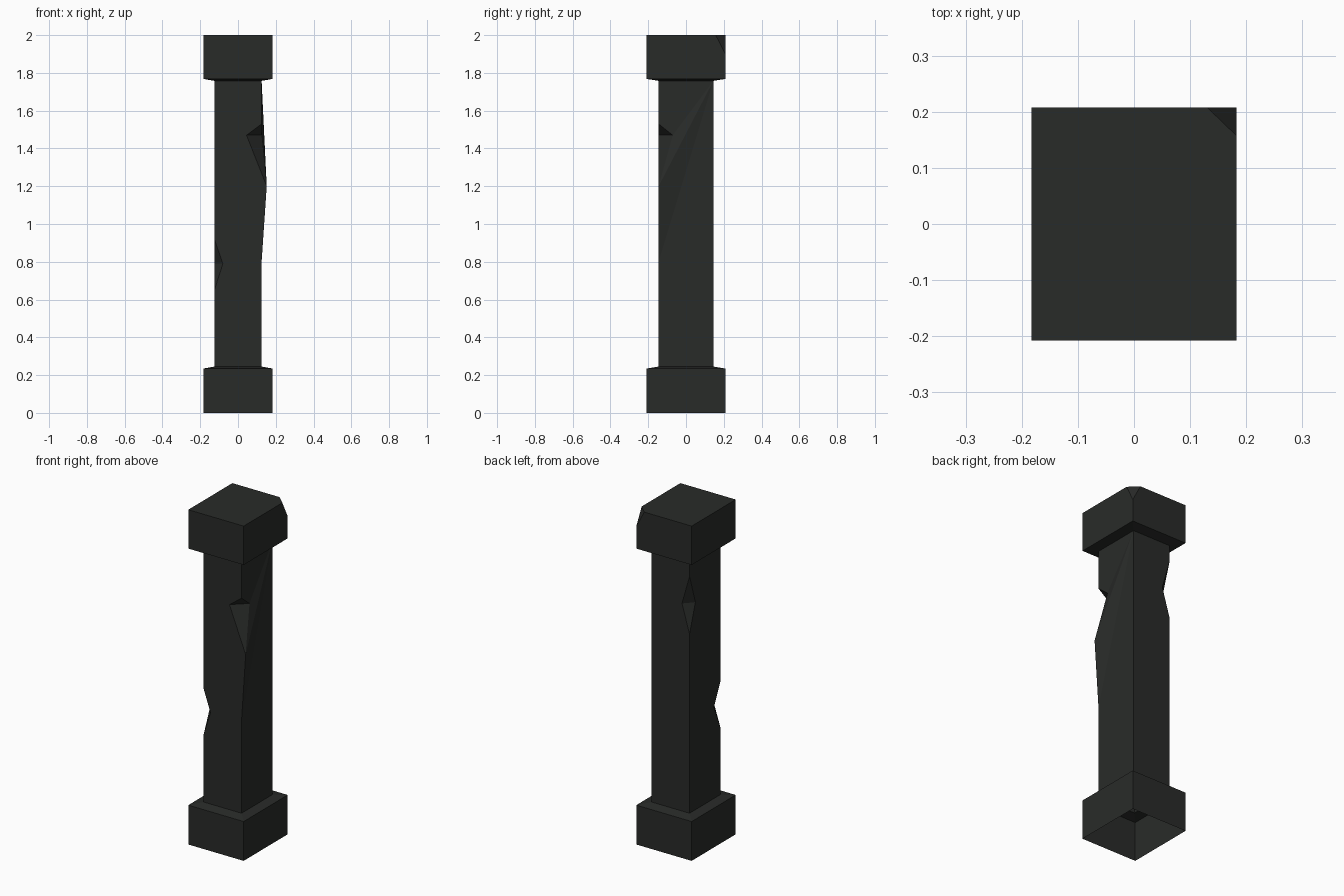
import bpy, bmesh

if "Cube" in bpy.data.objects:
    bpy.data.objects.remove(bpy.data.objects["Cube"])

mat = bpy.data.materials.new("dark_stone")
mat.diffuse_color = (0.022, 0.024, 0.022, 1)
mat.use_nodes = True
mat.node_tree.nodes["Principled BSDF"].inputs["Base Color"].default_value = mat.diffuse_color

CX, CY = 0.183, 0.208      # half size of base and cap
SX, SY = 0.125, 0.145      # half size of shaft
Z0, Z1 = 0.245, 1.758      # shaft ends
SIGNS = [(-1, -1), (1, -1), (1, 1), (-1, 1)]   # fl, fr, br, bl


def make(name, polys):
    """Build one flat-shaded object from polygons, welding shared points."""
    bm = bmesh.new()
    for p in polys:
        bm.faces.new([bm.verts.new(c) for c in p])
    bmesh.ops.remove_doubles(bm, verts=bm.verts, dist=1e-5)
    bmesh.ops.triangulate(bm, faces=[f for f in bm.faces if len(f.verts) > 4])
    me = bpy.data.meshes.new(name)
    bm.to_mesh(me)
    bm.free()
    ob = bpy.data.objects.new(name, me)
    me.materials.append(mat)
    bpy.context.collection.objects.link(ob)
    return ob


def ring(hx, hy, z):
    return [(sx * hx, sy * hy, z) for sx, sy in SIGNS]


def band(lo, hi):
    return [[lo[i], lo[(i + 1) % 4], hi[(i + 1) % 4], hi[i]] for i in range(4)]


# base: open underneath, slightly sloped ledge up to the shaft
b0, b1, b2 = ring(CX, CY, 0), ring(CX, CY, 0.235), ring(SX, SY, Z0)
make("base", band(b0, b1) + band(b1, b2))

# cap: sloped underside ledge, one chipped top corner at back right
c0, c1, c2 = ring(SX, SY, Z1), ring(CX, CY, 1.768), ring(CX, CY, 2.0)
chip_x, chip_y, chip_z = (0.13, CY, 2.0), (CX, 0.157, 2.0), (CX, CY, 1.9)
walls = band(c1, c2)
walls[1] = [c1[1], c1[2], chip_z, chip_y, c2[1]]
walls[2] = [c1[2], c1[3], c2[3], chip_x, chip_z]
top = [c2[0], c2[1], chip_y, chip_x, c2[3]]
make("cap", band(c0, c1) + walls + [top, [chip_y, chip_z, chip_x]])

# shaft: each corner edge may carry a chip
# corner index: (z top, z mid, z bottom, depth in x, depth in y, bulge in x)
chips = {0: (0.92, 0.79, 0.65, 0.045, 0.06, 0),
         1: (1.53, 1.47, 1.2, 0.08, 0.075, 0.027),
         3: (1.66, 1.485, 1.315, 0.05, 0.055, 0)}
x_edge, y_edge, facets = [], [], []
for i, (sx, sy) in enumerate(SIGNS):
    x, y = sx * SX, sy * SY
    lo, hi = [(x, y, Z0)], [(x, y, Z1)]
    if i not in chips:
        x_edge.append(lo + hi)
        y_edge.append(lo + hi)
        continue
    zt, zm, zb, dx, dy, bulge = chips[i]
    t, b = (x, y, zt), (x + sx * bulge, y, zb)
    fx, fy = (x - sx * dx, y, zm), (x, y - sy * dy, zm)
    if bulge:
        lo.append((x, y, 0.8))
    x_edge.append(lo + [b, fx, t] + hi)     # edge as seen on front/back faces
    y_edge.append(lo + [b, fy, t] + hi)     # edge as seen on side faces
    tris = [[t, fx, fy], [b, fy, fx]]
    facets += [f if sx * sy > 0 else f[::-1] for f in tris]
sides = []
for i in range(4):
    e = x_edge if i % 2 == 0 else y_edge
    sides.append(e[(i + 1) % 4] + e[i][::-1])
make("shaft", sides + facets)
